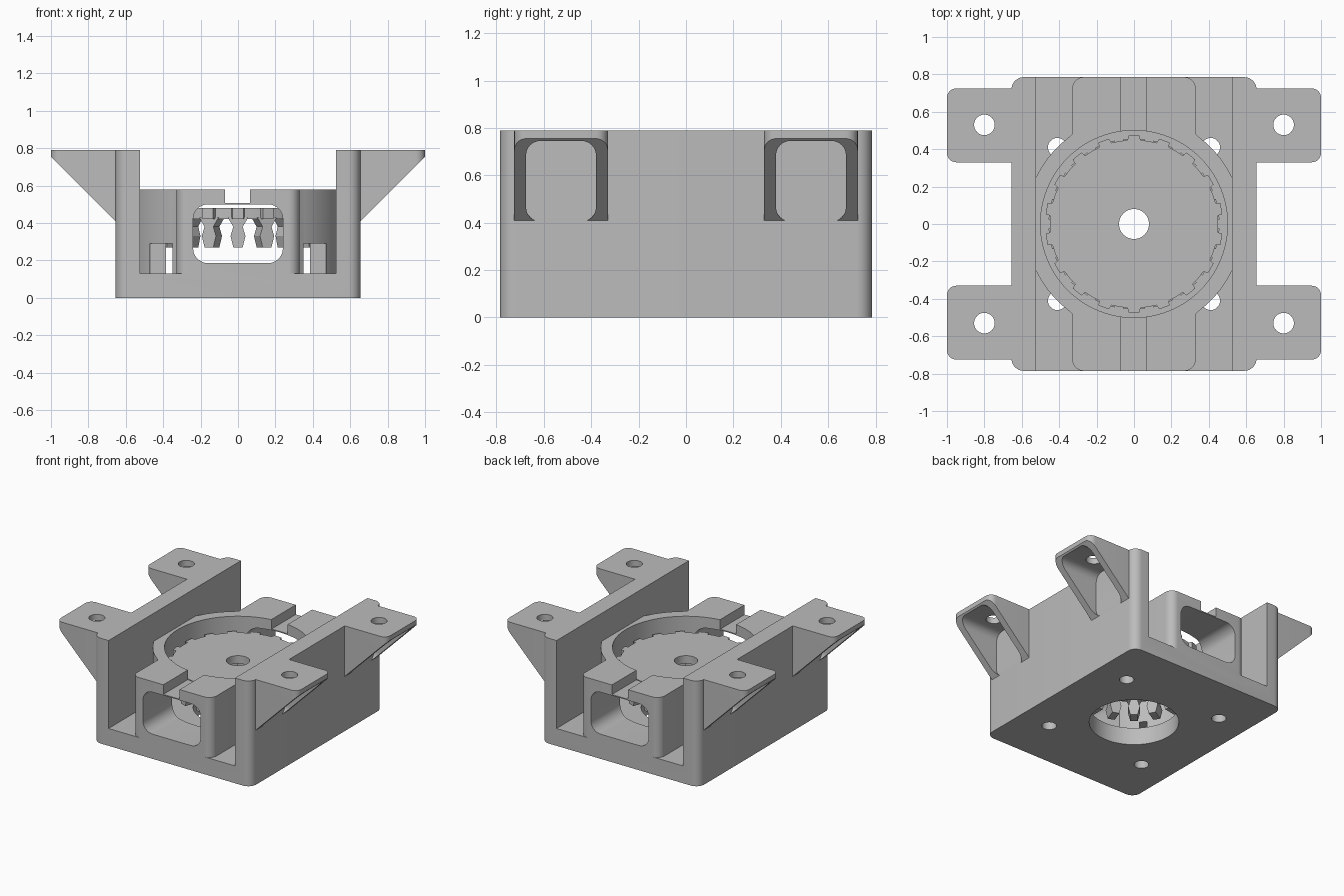
import bpy, bmesh, math
from mathutils import Matrix

cube = bpy.data.objects.get("Cube")
if cube:
    bpy.data.objects.remove(cube, do_unlink=True)

grey = bpy.data.materials.new("plain_grey")
grey.use_nodes = True
COLOUR = (0.5, 0.5, 0.5, 1)
grey.diffuse_color = COLOUR
grey.node_tree.nodes["Principled BSDF"].inputs["Base Color"].default_value = COLOUR


def rounded(x0, x1, y0, y1, r, steps=8):
    """Outline of a rectangle with round corners."""
    corners = [(x1 - r, y1 - r), (x0 + r, y1 - r), (x0 + r, y0 + r), (x1 - r, y0 + r)]
    pts = []
    for k, (cx, cy) in enumerate(corners):
        for i in range(steps + 1):
            a = math.pi / 2 * (k + i / steps)
            pts.append((cx + r * math.cos(a), cy + r * math.sin(a)))
    return pts


def circle(r, cx=0, cy=0, n=96):
    return [(cx + r * math.cos(math.tau * i / n), cy + r * math.sin(math.tau * i / n))
            for i in range(n)]


def rect(x0, x1, y0, y1):
    return [(x0, y0), (x1, y0), (x1, y1), (x0, y1)]


def prism(name, outline, start, end, axis="z", turns=(0,)):
    """Extrude an outline along an axis, repeated at each turn about z."""
    place = {"z": lambda u, v, w: (u, v, w),
             "y": lambda u, v, w: (u, w, v),
             "x": lambda u, v, w: (w, u, v)}[axis]
    bm = bmesh.new()
    for turn in turns:
        rot = Matrix.Rotation(turn, 3, "Z")
        low = [bm.verts.new(place(u, v, start)) for u, v in outline]
        high = [bm.verts.new(place(u, v, end)) for u, v in outline]
        bm.faces.new(low)
        bm.faces.new(high)
        for i in range(len(low)):
            j = (i + 1) % len(low)
            bm.faces.new((low[i], low[j], high[j], high[i]))
        for v in low + high:
            v.co = rot @ v.co
    bmesh.ops.recalc_face_normals(bm, faces=bm.faces)
    mesh = bpy.data.meshes.new(name)
    bm.to_mesh(mesh)
    bm.free()
    mesh.materials.append(grey)
    ob = bpy.data.objects.new(name, mesh)
    bpy.context.collection.objects.link(ob)
    return ob


def apply(ob, mod):
    bpy.context.view_layer.objects.active = ob
    bpy.ops.object.modifier_apply(modifier=mod.name)


def combine(ob, other, operation="DIFFERENCE"):
    mod = ob.modifiers.new("combine", "BOOLEAN")
    mod.operation = operation
    mod.solver = "EXACT"
    mod.object = other
    apply(ob, mod)
    bpy.data.objects.remove(other, do_unlink=True)


SIGNS = [(sx, sy) for sx in (-1, 1) for sy in (-1, 1)]

# Base with two side walls
body = prism("housing", rounded(-0.655, 0.655, -0.785, 0.785, 0.065), 0, 0.79)
combine(body, prism("channel", rect(-0.525, 0.525, -1, 1), 0.13, 1))

# Round central housing with front and back blocks
tower = prism("tower", circle(0.58), 0.08, 0.58)
combine(tower, prism("blocks", rounded(-0.33, 0.33, -0.785, 0.785, 0.06), 0.08, 0.58), "UNION")
flare = [(0.41, -0.41), (0.41, 0.41), (0.33, 0.48), (-0.33, 0.48),
         (-0.41, 0.41), (-0.41, -0.41), (-0.33, -0.48), (0.33, -0.48)]
combine(tower, prism("flare", flare, 0.08, 0.58), "UNION")
combine(body, tower, "UNION")

# Bore, window, top slot and floor opening
combine(body, prism("bore", circle(0.5), 0.13, 1))
combine(body, prism("window", rounded(-0.24, 0.24, 0.185, 0.5, 0.08), -1, 1, "y"))
combine(body, prism("slot", rect(-0.07, 0.065, 0.508, 0.7), -1, 1, "y"))
combine(body, prism("floor_opening", circle(0.305), -0.1, 0.3))

# Screw holes with clearance notches in the round wall
for sx, sy in SIGNS:
    xs, ys = sorted((sx * 0.35, sx * 0.47)), sorted((sy * 0.32, sy * 0.62))
    combine(body, prism("notch", rect(*xs, *ys), 0.13, 0.29))
    combine(body, prism("screw_hole", circle(0.05, sx * 0.41, sy * 0.41, 32), -0.1, 0.2))

# Hollow triangular mounting brackets, mirrored to four places
profile = [(0.63, 0.79), (1, 0.79), (1, 0.755), (0.655, 0.41), (0.63, 0.41)]
bracket = prism("mounting_brackets", profile, 0.33, 0.725, "y")
combine(bracket, prism("plan", rounded(0.2, 1, 0.33, 0.725, 0.05), 0, 1), "INTERSECT")
combine(bracket, prism("pocket", rounded(0.38, 0.675, 0.405, 0.745, 0.06), 0.655, 1.2, "x"))
combine(bracket, prism("bolt_hole", circle(0.055, 0.8, 0.53, 40), 0.6, 1))
mirror = bracket.modifiers.new("mirror", "MIRROR")
mirror.use_axis = (True, True, False)
mirror.use_mirror_merge = False
apply(bracket, mirror)

# Toothed disc floating in the bore
TEETH = 18
pitch = math.tau / TEETH
outline = []
for k in range(TEETH):
    a = math.pi / 2 + k * pitch
    for offset, r in ((-0.22, 0.45), (-0.18, 0.475), (0.18, 0.475), (0.22, 0.45), (0.5, 0.45)):
        t = a + offset * pitch
        outline.append((r * math.cos(t), r * math.sin(t)))
disc = prism("toothed_disc", outline, 0.42, 0.48)
combine(disc, prism("centre_hole", circle(0.08, n=48), 0.2, 0.7))

# Waisted teeth hanging below the disc rim
tooth = [(-0.055, 0.43), (-0.025, 0.38), (-0.04, 0.33), (-0.025, 0.27),
         (0.025, 0.27), (0.04, 0.33), (0.025, 0.38), (0.055, 0.43)]
lower = prism("lower_teeth", tooth, 0.36, 0.455, "y", [k * pitch for k in range(TEETH)])

# Smooth the round surfaces, keep edges sharp
bpy.ops.object.select_all(action="DESELECT")
for ob in (body, bracket, disc, lower):
    ob.select_set(True)
bpy.context.view_layer.objects.active = body
bpy.ops.object.shade_smooth_by_angle(angle=math.radians(25))
